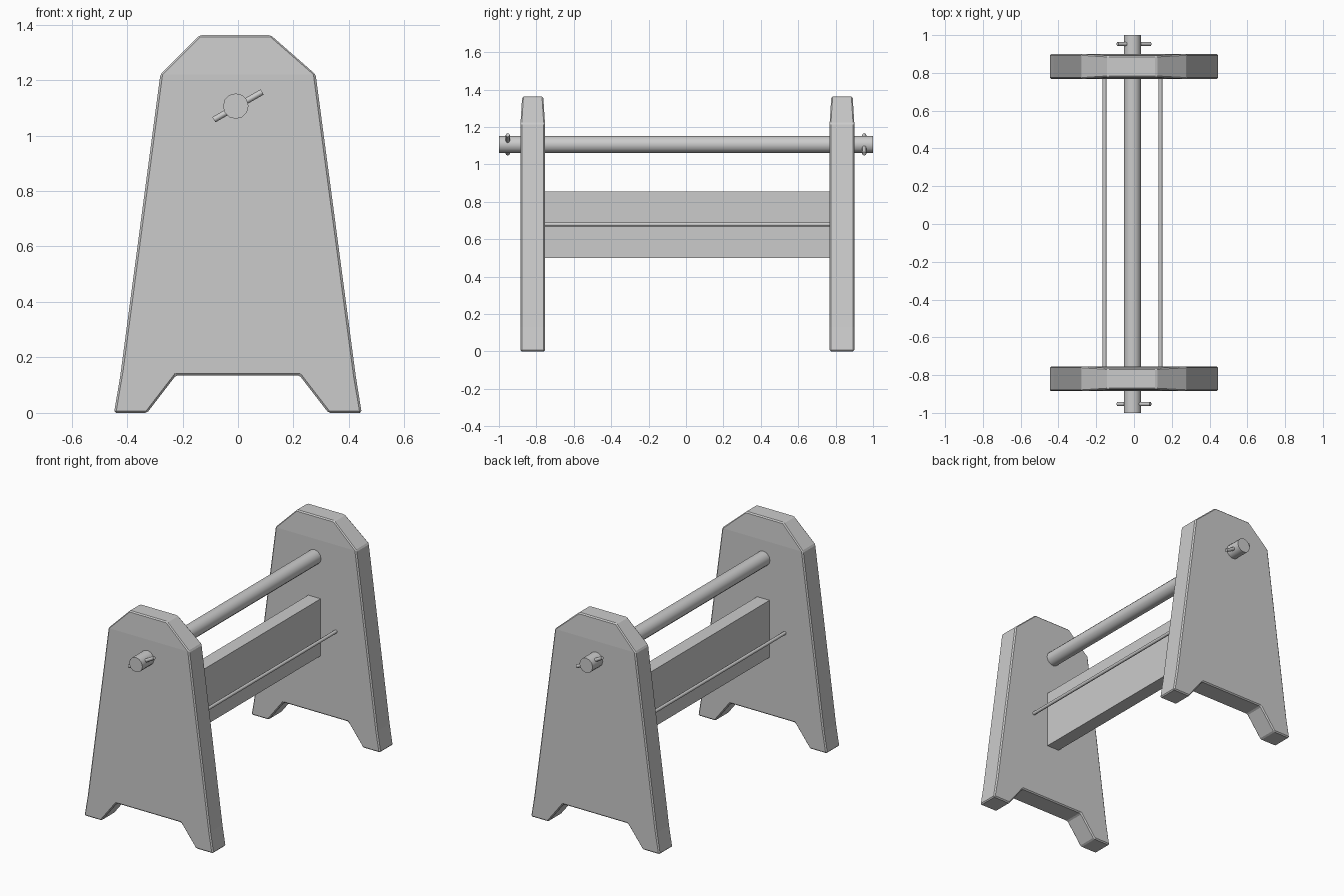
import bpy, bmesh, math
from mathutils import Vector

if "Cube" in bpy.data.objects:
    bpy.data.objects.remove(bpy.data.objects["Cube"])

CX = -0.008  # shared centre line of shaft, board and rods


def cylinder(name, a, b, radius, sides):
    """Cylinder running from point a to point b."""
    a, b = Vector(a), Vector(b)
    d = b - a
    bpy.ops.mesh.primitive_cylinder_add(
        vertices=sides, radius=radius, depth=d.length, location=(a + b) / 2,
        rotation=d.to_track_quat('Z', 'Y').to_euler())
    ob = bpy.context.object
    ob.name = name
    bpy.ops.object.shade_smooth_by_angle(angle=math.radians(50))
    return ob


def end_panel(name, y0, y1):
    """Tapered A-shaped end with feet; the top four corners start the thinned cap."""
    profile = [(0.28, 1.22), (0.118, 1.362), (-0.138, 1.362), (-0.28, 1.22),
               (-0.425, 0.13), (-0.447, 0), (-0.328, 0), (-0.224, 0.135),
               (0.222, 0.135), (0.326, 0), (0.446, 0), (0.425, 0.13)]
    n = len(profile)
    bm = bmesh.new()
    rings = []
    for y, s in ((y0, 1), (y1, -1)):
        rings.append([bm.verts.new((x, y + (0.009 * s if z > 1.3 else 0), z))
                      for x, z in profile])
    for r in rings:
        bm.faces.new(r[:4])
        bm.faces.new([r[0]] + r[3:])
    f, b = rings
    for i in range(n):
        j = (i + 1) % n
        bm.faces.new((f[i], f[j], b[j], b[i]))
    bmesh.ops.recalc_face_normals(bm, faces=bm.faces)
    me = bpy.data.meshes.new(name)
    bm.to_mesh(me)
    bm.free()
    ob = bpy.data.objects.new(name, me)
    bpy.context.collection.objects.link(ob)
    bev = ob.modifiers.new("edge_chamfer", 'BEVEL')
    bev.width = 0.007
    bev.segments = 1
    bev.limit_method = 'ANGLE'
    bev.angle_limit = math.radians(30)


# End panels
end_panel("front_end_panel", -0.885, -0.754)
end_panel("back_end_panel", 0.768, 0.9)

# Round shaft through both ends
cylinder("shaft", (CX, -1, 1.106), (CX, 1, 1.106), 0.046, 12)

# Locking pins, tilted opposite ways at the two ends
for name, y, s in (("front_pin", -0.953, 1), ("back_pin", 0.953, -1)):
    cylinder(name, (-0.087, y, 1.107 - 0.05 * s), (0.087, y, 1.107 + 0.05 * s), 0.011, 8)

# Stretcher board
bpy.ops.mesh.primitive_cube_add(size=1, location=(CX, 0.007, 0.677))
board = bpy.context.object
board.name = "stretcher_board"
board.scale = (0.086, 1.54, 0.357)

# Thin side rods
for name, s in (("left_rod", -1), ("right_rod", 1)):
    cylinder(name, (CX + 0.148 * s, -0.76, 0.679), (CX + 0.148 * s, 0.775, 0.679), 0.0105, 8)
